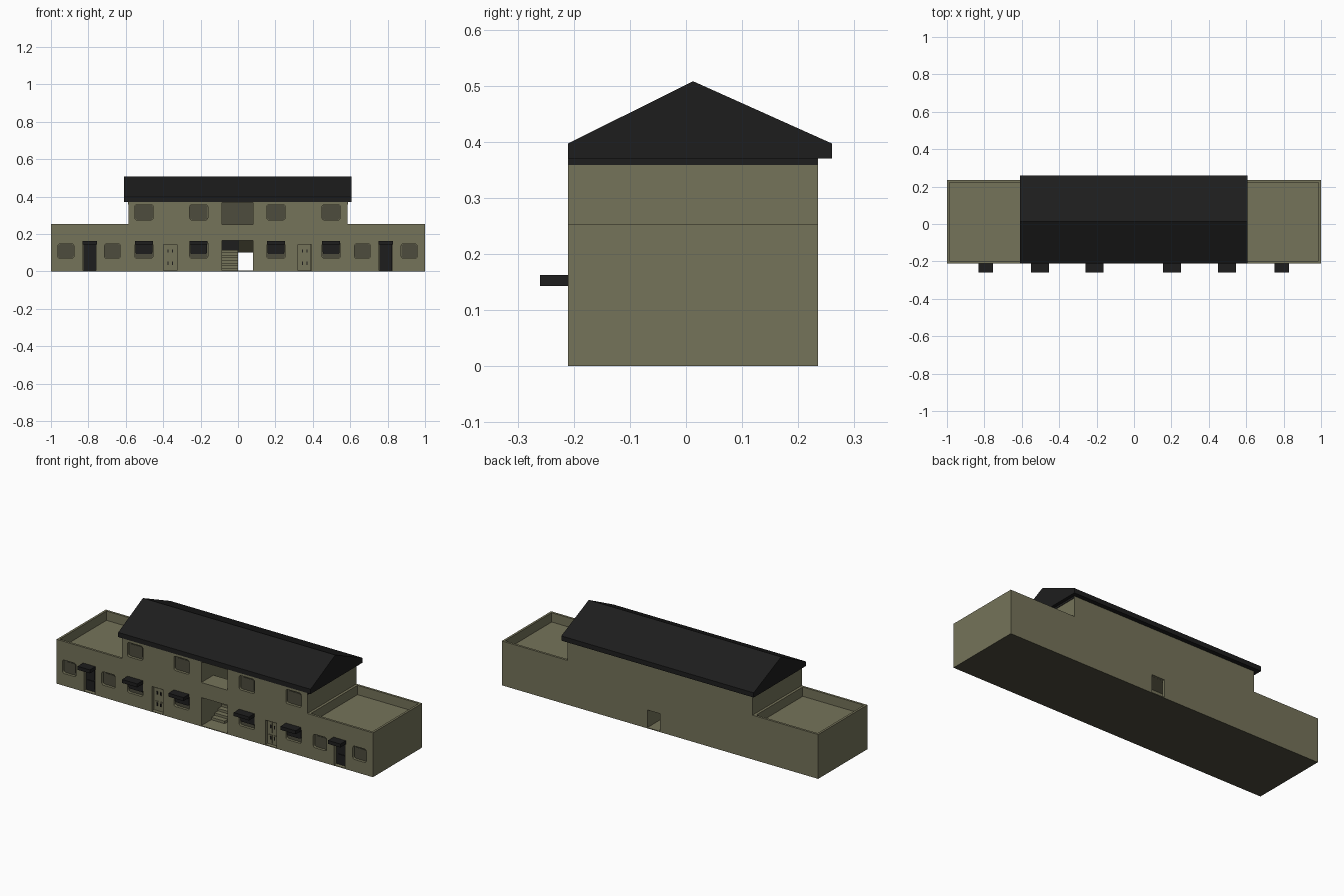
import bpy, bmesh, math

if "Cube" in bpy.data.objects:
    bpy.data.objects.remove(bpy.data.objects["Cube"])

def material(name, r, g, b):
    m = bpy.data.materials.new(name)
    m.diffuse_color = (r, g, b, 1)
    m.use_nodes = True
    m.node_tree.nodes["Principled BSDF"].inputs["Base Color"].default_value = m.diffuse_color
    return m

WALL = material("olive_wall", 0.178, 0.172, 0.101)
PANE = material("dark_olive_pane", 0.074, 0.072, 0.047)
DARK = material("charcoal", 0.0125, 0.0125, 0.0125)

def prism(name, pts, axis, a, b, mat):
    """Extrude an outline: (x,z) along y, or (y,z) along x."""
    place = (lambda p, t: (p[0], t, p[1])) if axis == 'y' else (lambda p, t: (t, p[0], p[1]))
    bm = bmesh.new()
    lo = [bm.verts.new(place(p, a)) for p in pts]
    hi = [bm.verts.new(place(p, b)) for p in pts]
    n = len(pts)
    bm.faces.new(lo)
    bm.faces.new(hi[::-1])
    for i in range(n):
        bm.faces.new((lo[i], lo[(i + 1) % n], hi[(i + 1) % n], hi[i]))
    bmesh.ops.recalc_face_normals(bm, faces=bm.faces[:])
    me = bpy.data.meshes.new(name)
    bm.to_mesh(me)
    bm.free()
    me.materials.append(mat)
    ob = bpy.data.objects.new(name, me)
    bpy.context.collection.objects.link(ob)
    return ob

def box(name, x0, x1, y0, y1, z0, z1, mat):
    return prism(name, [(x0, z0), (x1, z0), (x1, z1), (x0, z1)], 'y', y0, y1, mat)

def rounded(cx, w, z0, z1, r=0.012):
    pts = []
    corners = [(cx + w/2 - r, z0 + r, -90), (cx + w/2 - r, z1 - r, 0),
               (cx - w/2 + r, z1 - r, 90), (cx - w/2 + r, z0 + r, 180)]
    for px, pz, start in corners:
        for k in range(4):
            t = math.radians(start + 30 * k)
            pts.append((px + r * math.cos(t), pz + r * math.sin(t)))
    return pts

F, B = -0.21, 0.235          # front and back wall planes
W = 0.253                    # wing height

# Stepped building body: two low wings and a taller centre
body = prism("building_body", [(-1, 0), (1, 0), (1, W), (.585, W), (.585, .37),
                               (-.585, .37), (-.585, W), (-1, W)], 'y', F, B, WALL)

def cut(cutter):
    mod = body.modifiers.new("cut", 'BOOLEAN')
    mod.operation = 'DIFFERENCE'
    mod.solver = 'EXACT'
    mod.object = cutter
    bpy.context.view_layer.objects.active = body
    bpy.ops.object.modifier_apply(modifier=mod.name)
    bpy.data.objects.remove(cutter)

def cut_box(*dims):
    cut(box("cutter", *dims, WALL))

# Sunken wing terraces behind parapets
cut_box(.60, .987, F + .013, B - .013, .2, .3)
cut_box(-.987, -.60, F + .013, B - .013, .2, .3)

# Stairwell: lower entrance, upper opening, shaft and back doorway
cut_box(-.085, .08, -.10, .222, .004, .368)
cut_box(-.085, .08, -.30, -.09, .004, .165)
cut_box(-.085, .08, -.30, -.09, .251, .368)
cut_box(0, .0795, .2, .3, .0045, .105)

def window(cx, w, z0, z1):
    cut(prism("cutter", rounded(cx, w, z0, z1), 'y', F - .05, F + .02, WALL))
    prism("window_frame", rounded(cx, w - .002, z0 + .001, z1 - .001), 'y', F + .014, F + .021, PANE)
    prism("window_pane", rounded(cx, w - .02, z0 + .01, z1 - .01, .008), 'y', F + .011, F + .015, PANE)

def canopy(cx, w):
    box("canopy", cx - w/2, cx + w/2, -.26, F + .01, .143, .163, DARK)

# Centre windows on both floors; the lower ones have canopies and dark blinds
for cx in (-.503, -.21, .203, .498):
    window(cx, .098, .275, .357)
    window(cx, .098, .07, .16)
    canopy(cx, .096)
    prism("window_blind", rounded(cx, .09, .093, .158, .01), 'y', F + .005, F + .011, DARK)

# Wing windows
for cx in (-.92, -.672, .665, .915):
    window(cx, .086, .07, .147)

# Wing doors: dark, under canopies
for cx in (-.793, .79):
    cut_box(cx - .035, cx + .035, F - .05, F + .03, .004, .15)
    box("wing_door", cx - .034, cx + .034, F + .02, F + .031, .005, .149, DARK)
    for z0, z1 in ((.02, .065), (.075, .135)):
        box("wing_door_panel", cx - .022, cx + .022, F + .016, F + .021, z0, z1, DARK)
    canopy(cx, .078)

# Centre doors: wall coloured, with panels and small dark fittings
for cx in (-.362, .356):
    cut_box(cx - .036, cx + .036, F - .05, F + .03, .004, .145)
    box("centre_door", cx - .035, cx + .035, F + .02, F + .031, .005, .144, WALL)
    for s in (-1, 1):
        for z0, z1 in ((.012, .06), (.07, .135)):
            box("centre_door_panel", cx + s*.017 - .011, cx + s*.017 + .011, F + .016, F + .021, z0, z1, WALL)
        for z in (.035, .10):
            box("door_fitting", cx + s*.012 - .003, cx + s*.012 + .003, F + .012, F + .017, z, z + .018, DARK)

# Stairs: lower flight, landing, upper flight with sloped underside
def flight(name, x0, x1, y0, y1, z0, z1, steps, underside):
    dy, dz = (y1 - y0) / steps, (z1 - z0) / steps
    pts = []
    for i in range(steps):
        pts += [(y0 + i*dy, z0 + i*dz), (y0 + i*dy, z0 + (i + 1)*dz)]
    prism(name, pts + [(y1, z1)] + underside, 'x', x0, x1, WALL)

flight("lower_stairs", -.0845, 0, -.12, .12, .004, .115, 8, [(.12, .004)])
box("stair_landing", -.0845, .0795, .12, .2215, .105, .115, WALL)
flight("upper_stairs", 0, .0795, .12, -.12, .115, .251, 9, [(-.12, .235), (.12, .1)])
box("shaft_back_lower", -.0845, .0795, .216, .2225, .115, .235, DARK)
box("shaft_back_upper", -.0845, .0795, .216, .2225, .235, .368, PANE)

# Dark underside of the building
body.data.materials.clear()
body.data.materials.append(WALL)
body.data.materials.append(PANE)
for p in body.data.polygons:
    p.material_index = 1 if p.normal.z < -.9 and p.center.z < .001 else 0

# Roof: dark ceiling band at the gable ends and a gable with a deeper back eave
for x0, x1 in ((-.587, -.57), (.57, .587)):
    box("ceiling_band", x0, x1, F + .001, B - .001, .359, .3705, DARK)
prism("gable_roof", [(F, .37), (.26, .37), (.26, .397), (.0125, .508), (F, .397)],
      'x', -.61, .606, DARK)
